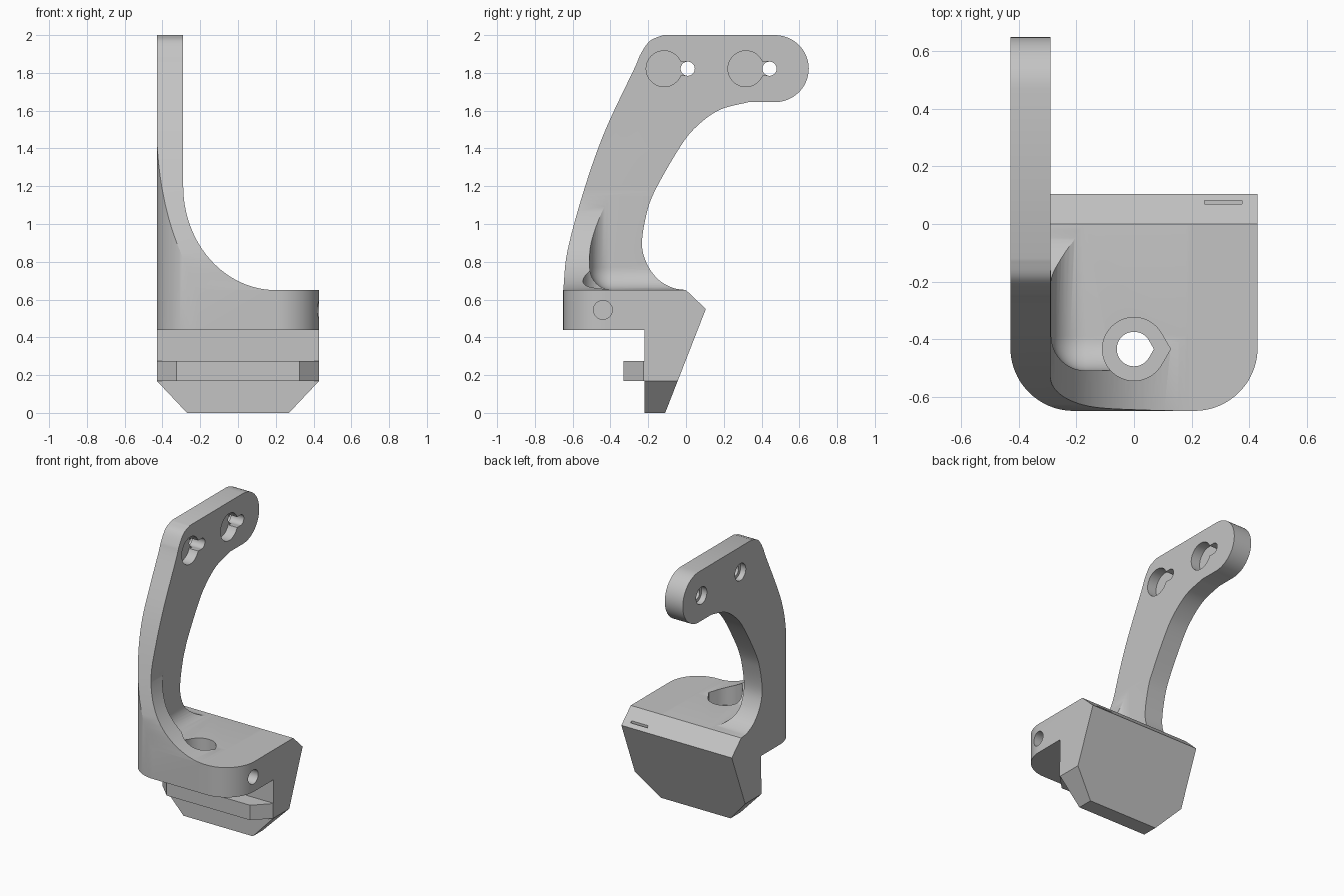
import bpy, bmesh
from math import sin, cos, pi, radians
from mathutils import Vector

cube = bpy.data.objects.get("Cube")
if cube:
    bpy.data.objects.remove(cube)

grey = bpy.data.materials.new("plain grey")
grey.use_nodes = True
grey.diffuse_color = (0.55, 0.55, 0.55, 1)
grey.node_tree.nodes["Principled BSDF"].inputs["Base Color"].default_value = (0.55, 0.55, 0.55, 1)


def make(name, bm):
    bmesh.ops.recalc_face_normals(bm, faces=bm.faces)
    mesh = bpy.data.meshes.new(name)
    bm.to_mesh(mesh)
    bm.free()
    mesh.materials.append(grey)
    obj = bpy.data.objects.new(name, mesh)
    bpy.context.collection.objects.link(obj)
    return obj


def prism(name, points, axis, low, high):
    """Extrude a 2D outline along one axis."""
    place = {"x": lambda a, b, h: (h, a, b),
             "y": lambda a, b, h: (a, h, b),
             "z": lambda a, b, h: (a, b, h)}[axis]
    bm = bmesh.new()
    face = bm.faces.new([bm.verts.new(place(a, b, low)) for a, b in points])
    moved = bmesh.ops.extrude_face_region(bm, geom=[face])["geom"]
    shift = Vector(place(0, 0, high - low))
    bmesh.ops.translate(bm, vec=shift, verts=[v for v in moved if isinstance(v, bmesh.types.BMVert)])
    return make(name, bm)


def arc(ca, cb, ra, rb, start, end, steps=20):
    angles = [radians(start + (end - start) * i / steps) for i in range(steps + 1)]
    return [(ca + ra * cos(t), cb + rb * sin(t)) for t in angles]


def circle(ca, cb, r, steps=40):
    return arc(ca, cb, r, r, 0, 360, steps)[:-1]


def rect(a0, a1, b0, b1):
    return [(a0, b0), (a1, b0), (a1, b1), (a0, b1)]


def spline(points, steps=6):
    """Smooth curve through the given points."""
    p = [Vector(q) for q in points]
    p = [2 * p[0] - p[1]] + p + [2 * p[-1] - p[-2]]
    out = []
    for i in range(1, len(p) - 2):
        a, b, c, d = p[i - 1:i + 3]
        for s in range(steps):
            t = s / steps
            out.append(tuple(0.5 * (2 * b + (c - a) * t + (2 * a - 5 * b + 4 * c - d) * t * t
                                    + (3 * b - a - 3 * c + d) * t ** 3)))
    return out + [tuple(p[-2])]


def combine(obj, other, operation):
    """Apply a boolean and discard the helper."""
    mod = obj.modifiers.new("boolean", "BOOLEAN")
    mod.operation, mod.solver, mod.object = operation, "EXACT", other
    graph = bpy.context.evaluated_depsgraph_get()
    result = bpy.data.meshes.new_from_object(obj.evaluated_get(graph))
    obj.modifiers.clear()
    obj.data = result
    bpy.data.objects.remove(other)


# Front outline: foot with cut corners, sweeping up into the thin arm
front = [(-0.5, 0.244), (-0.27, 0), (0.27, 0), (0.5, 0.244), (0.5, 0.65)]
front += arc(0.2, 1.2, 0.49, 0.55, 270, 180, 32) + [(-0.29, 2.1), (-0.5, 2.1)]
bracket = prism("bracket", front, "y", -0.8, 0.8)

# Side outline: wedge foot, shelf, curved arm and rounded mounting end
back_edge = spline([(0.33, 1.645), (0.18, 1.605), (0.06, 1.52), (-0.03, 1.41), (-0.165, 1.175),
                    (-0.212, 1.04), (-0.233, 0.89), (-0.205, 0.785), (-0.145, 0.705),
                    (-0.07, 0.662), (0, 0.65)])
front_edge = spline([(-0.65, 0.65), (-0.627, 0.86), (-0.54, 1.18), (-0.43, 1.49),
                     (-0.275, 1.82), (-0.24, 1.9), (-0.19, 1.97), (-0.12, 2.0)])
side = [(-0.66, 0.44), (-0.66, 0.62)] + front_edge
side += arc(0.47, 1.8225, 0.18, 0.1775, 90, -90, 28) + back_edge
side += [(0.105, 0.55), (-0.118, -0.02), (-0.22, -0.02), (-0.22, 0.44)]
combine(bracket, prism("side_shape", side, "x", -0.7, 0.7), "INTERSECT")

# Plan outline: rounded front corners
plan = arc(-0.21, -0.43, 0.22, 0.22, 180, 270) + arc(0.21, -0.43, 0.22, 0.22, 270, 360)
plan += [(0.43, 0.8), (-0.43, 0.8)]
combine(bracket, prism("plan_shape", plan, "z", -0.2, 2.3), "INTERSECT")

# Filleted hollow between the arm and the front lip
bm = bmesh.new()
bmesh.ops.create_cube(bm, size=2)
bmesh.ops.translate(bm, vec=(1 - 0.288, 1 - 0.51, 1 + 0.6505), verts=bm.verts)
bmesh.ops.bevel(bm, geom=bm.edges[:], offset=0.12, segments=10, profile=0.5, affect="EDGES")
combine(bracket, make("hollow", bm), "DIFFERENCE")

# Locating tab with angled ends
tab = [(-0.43, -0.2), (-0.43, -0.225), (-0.325, -0.33), (0.325, -0.33), (0.43, -0.225), (0.43, -0.2)]
combine(bracket, prism("tab", tab, "z", 0.17, 0.275), "UNION")


# Pointed bolt hole with a wider recess
def teardrop(r):
    return arc(0, -0.435, r, r, 30, 330, 40) + [(r / cos(pi / 6), -0.435)]


combine(bracket, prism("bolt_recess", teardrop(0.11), "z", 0.55, 1.5), "DIFFERENCE")
combine(bracket, prism("bolt_hole", teardrop(0.06), "z", 0.3, 1.0), "DIFFERENCE")

# Side hole and thin slot in the rear slope
combine(bracket, prism("side_hole", circle(-0.44, 0.545, 0.05), "x", 0.24, 0.6), "DIFFERENCE")
combine(bracket, prism("thin_slot", rect(0.245, 0.375, 0.07, 0.081), "z", 0.53, 0.8), "DIFFERENCE")

# Keyhole mounts: recess, slot, through hole and countersink
for y in (-0.116, 0.317):
    z, hole = 1.822, y + 0.125
    combine(bracket, prism("key_recess", circle(y, z, 0.095), "x", -0.36, -0.2), "DIFFERENCE")
    combine(bracket, prism("key_slot", rect(y, hole, z - 0.037, z + 0.037), "x", -0.355, -0.2), "DIFFERENCE")
    combine(bracket, prism("key_hole", circle(hole, z, 0.0375), "x", -0.6, -0.2), "DIFFERENCE")
    combine(bracket, prism("rear_hole", circle(hole, z, 0.06), "x", -0.6, -0.39), "DIFFERENCE")

# Smooth the curved faces, keep the edges crisp
bpy.ops.object.select_all(action="DESELECT")
bracket.select_set(True)
bpy.context.view_layer.objects.active = bracket
bpy.ops.object.shade_smooth_by_angle(angle=radians(25))
